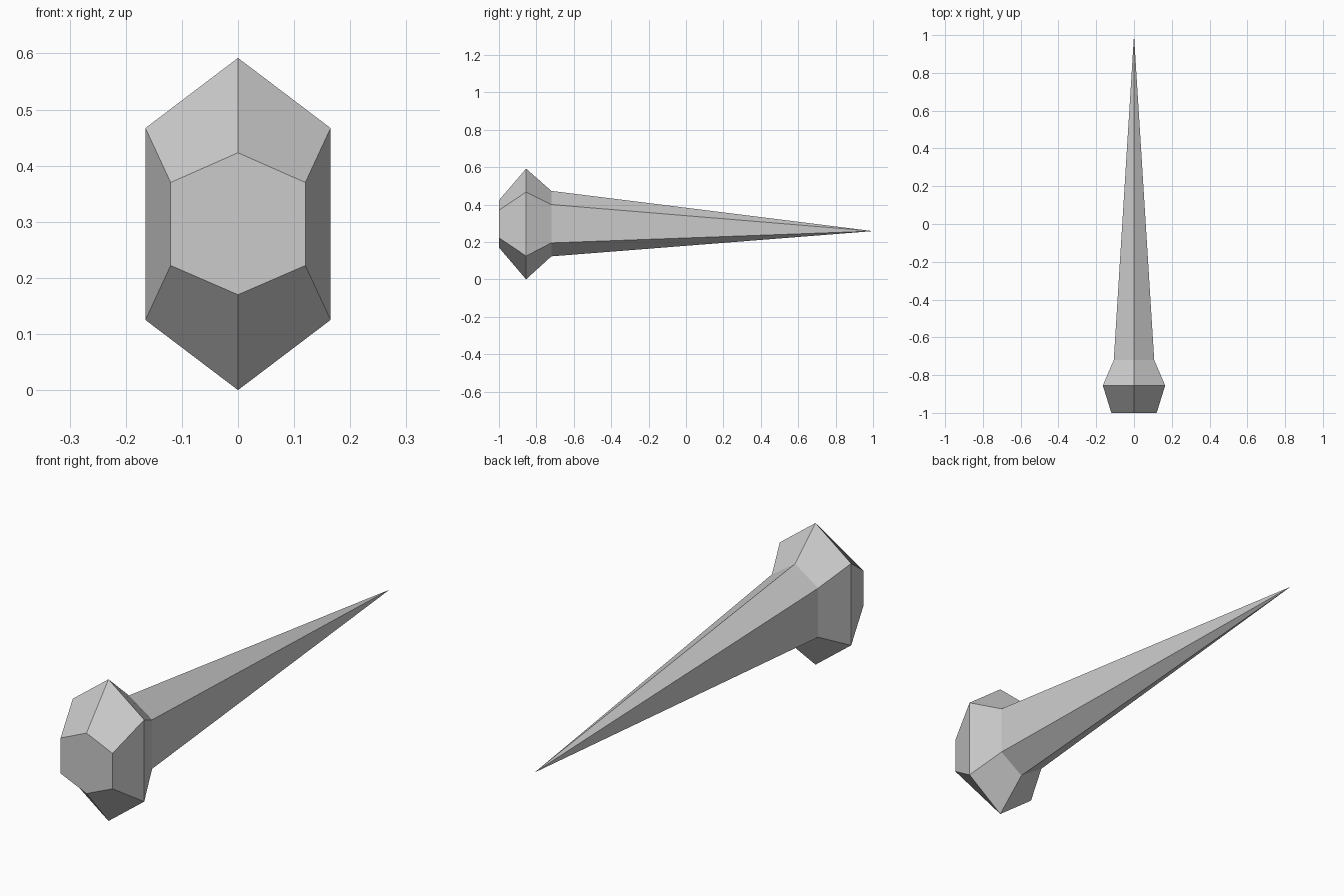
import bpy
import bmesh

cube = bpy.data.objects.get("Cube")
if cube:
    bpy.data.objects.remove(cube, do_unlink=True)

# Plain grey metal
metal = bpy.data.materials.new("grey_metal")
metal.use_nodes = True
grey = (0.6, 0.6, 0.6, 1.0)
metal.diffuse_color = grey
metal.node_tree.nodes["Principled BSDF"].inputs["Base Color"].default_value = grey


def hexagon(bm, y, half_width, top, shoulder, hip, bottom):
    """Upright six-sided cross-section at depth y."""
    points = [(0, top), (half_width, shoulder), (half_width, hip),
              (0, bottom), (-half_width, hip), (-half_width, shoulder)]
    return [bm.verts.new((x, y, z)) for x, z in points]


bm = bmesh.new()

# Faceted head: front cap, wide rim, neck
rings = [hexagon(bm, -1.0, 0.12, 0.423, 0.37, 0.222, 0.17),
         hexagon(bm, -0.855, 0.165, 0.592, 0.467, 0.125, 0.0),
         hexagon(bm, -0.72, 0.107, 0.473, 0.40, 0.195, 0.123)]
bm.faces.new(rings[0])
for a, b in zip(rings, rings[1:]):
    for i in range(6):
        j = (i + 1) % 6
        bm.faces.new((a[i], a[j], b[j], b[i]))

# Long shaft tapering to a point
tip = bm.verts.new((0, 1.0, 0.258))
for i in range(6):
    bm.faces.new((rings[-1][i], rings[-1][(i + 1) % 6], tip))

bmesh.ops.recalc_face_normals(bm, faces=bm.faces)
mesh = bpy.data.meshes.new("spike")
bm.to_mesh(mesh)
bm.free()
mesh.materials.append(metal)
bpy.context.collection.objects.link(bpy.data.objects.new("spike", mesh))
